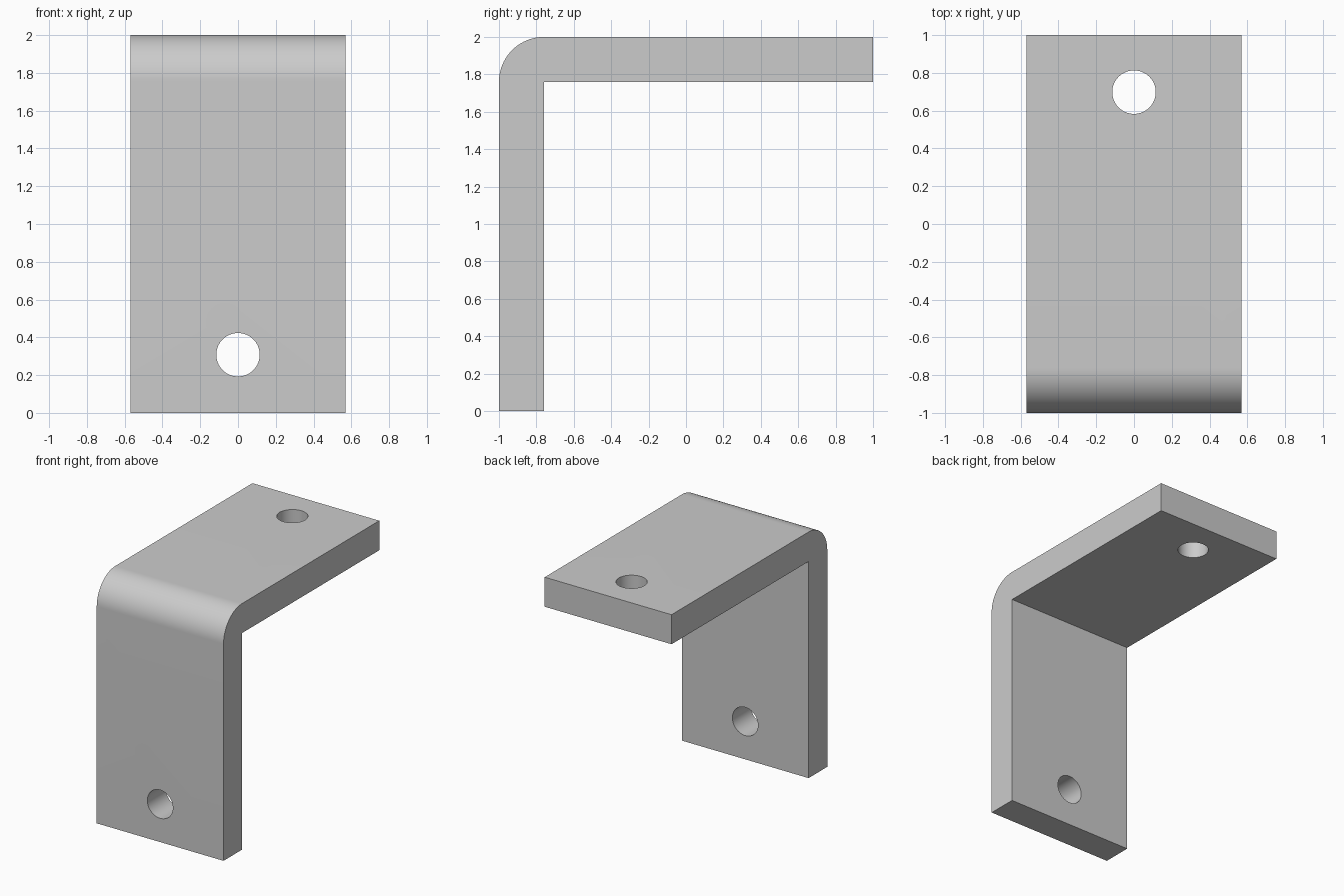
import bpy
import bmesh
from math import sin, cos, pi, radians
from mathutils import Vector

default_cube = bpy.data.objects.get("Cube")
if default_cube:
    bpy.data.objects.remove(default_cube, do_unlink=True)

WIDTH = 1.14
THICK = 0.24
HOLE_RADIUS = 0.115
BEND_STEPS = 24

# Plain grey metal
grey = bpy.data.materials.new("grey metal")
grey.use_nodes = True
colour = (0.6, 0.6, 0.6, 1)
grey.diffuse_color = colour
grey.node_tree.nodes["Principled BSDF"].inputs["Base Color"].default_value = colour

# L-shaped side profile with a rounded outer bend around the inner corner
inner_y, inner_z = -1 + THICK, 2 - THICK
profile = [(-1, 0), (inner_y, 0), (inner_y, inner_z), (1, inner_z), (1, 2)]
for i in range(BEND_STEPS + 1):
    a = pi / 2 * (1 + i / BEND_STEPS)
    profile.append((inner_y + THICK * cos(a), inner_z + THICK * sin(a)))

# Extrude the profile across the width
bm = bmesh.new()
side = bm.faces.new([bm.verts.new((-WIDTH / 2, y, z)) for y, z in profile])
extruded = bmesh.ops.extrude_face_region(bm, geom=[side])["geom"]
new_verts = [v for v in extruded if isinstance(v, bmesh.types.BMVert)]
bmesh.ops.translate(bm, verts=new_verts, vec=Vector((WIDTH, 0, 0)))
bmesh.ops.recalc_face_normals(bm, faces=bm.faces)
mesh = bpy.data.meshes.new("angle_bracket")
bm.to_mesh(mesh)
bm.free()
mesh.materials.append(grey)
bracket = bpy.data.objects.new("angle_bracket", mesh)
bpy.context.collection.objects.link(bracket)


def drill(name, location, rotation):
    """Cut a round bolt hole through the bracket."""
    bpy.ops.mesh.primitive_cylinder_add(vertices=64, radius=HOLE_RADIUS, depth=THICK * 2,
                                        location=location, rotation=rotation)
    cutter = bpy.context.object
    cutter.name = name
    cutter.hide_render = True
    cutter.data.materials.append(grey)
    bpy.ops.object.select_all(action="DESELECT")
    bracket.select_set(True)
    bpy.context.view_layer.objects.active = bracket
    cut = bracket.modifiers.new(name, "BOOLEAN")
    cut.operation = "DIFFERENCE"
    cut.solver = "EXACT"
    cut.object = cutter
    bpy.ops.object.modifier_apply(modifier=cut.name)
    bpy.data.objects.remove(cutter, do_unlink=True)


# Bolt holes in the upright and the top plate
drill("upright_hole", (0, -1 + THICK / 2, 0.308), (pi / 2, 0, 0))
drill("top_hole", (0, 0.698, 2 - THICK / 2), (0, 0, 0))

# Smooth bend and hole walls, crisp plate edges
bpy.ops.object.shade_smooth_by_angle(angle=radians(30))
